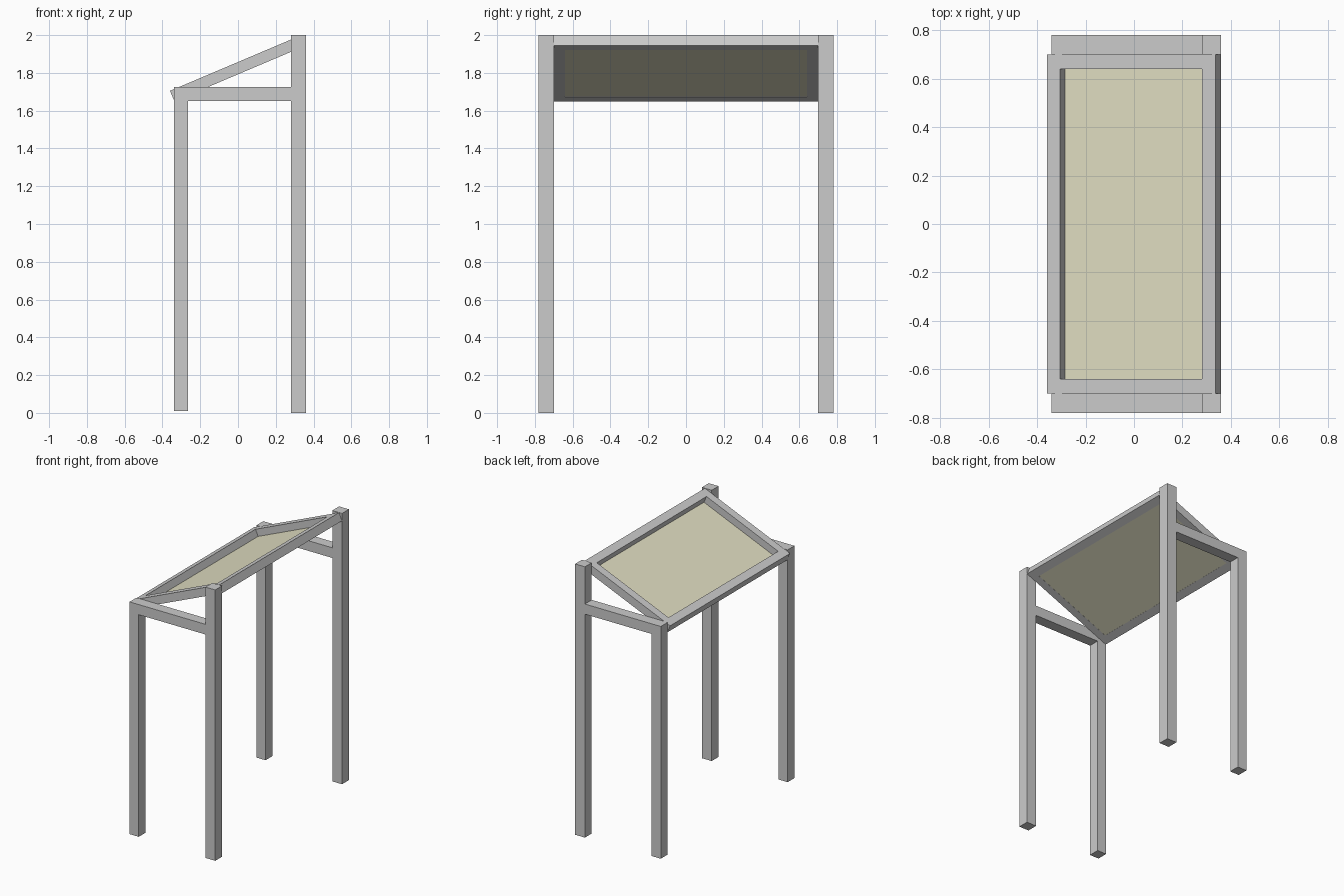
import bpy, bmesh
from math import atan2, hypot
from mathutils import Matrix, Vector

if "Cube" in bpy.data.objects:
    bpy.data.objects.remove(bpy.data.objects["Cube"])


def box(name, lo, hi, matrix=None):
    """Box between two corners, optionally placed by a matrix."""
    lo, hi = Vector(lo), Vector(hi)
    bm = bmesh.new()
    bmesh.ops.create_cube(bm, size=1)
    size = hi - lo
    for v in bm.verts:
        v.co = Vector([c * s for c, s in zip(v.co, size)]) + (lo + hi) / 2
    mesh = bpy.data.meshes.new(name)
    bm.to_mesh(mesh)
    bm.free()
    ob = bpy.data.objects.new(name, mesh)
    bpy.context.collection.objects.link(ob)
    if matrix:
        ob.matrix_world = matrix
    return ob


# Posts and side rails, mirrored across y
IN, OUT = 0.70, 0.78
for tag, s in (("near", -1), ("far", 1)):
    y0, y1 = sorted((s * IN, s * OUT))
    box(f"tall_post_{tag}", (0.28, y0, 0), (0.36, y1, 2.0))
    box(f"short_post_{tag}", (-0.34, y0, 0.01), (-0.265, y1, 1.725))
    box(f"side_rail_{tag}", (-0.265, y0, 1.65), (0.28, y1, 1.725))

# Sloped frame: local x runs up the slope, local z = 0 is its top face
low, high = Vector((-0.36, 0, 1.705)), Vector((0.336, 0, 2.0))
L = hypot(high.x - low.x, high.z - low.z)
angle = atan2(high.z - low.z, high.x - low.x)
slope = Matrix.Translation(low) @ Matrix.Rotation(-angle, 4, 'Y')
W, T = 0.06, 0.06
box("frame_lower_bar", (0, -IN, -T), (W, IN, 0), slope)
box("frame_upper_bar", (L - W, -IN, -T), (L, IN, 0), slope)
for tag, s in (("near", -1), ("far", 1)):
    y0, y1 = sorted((s * (IN - W), s * IN))
    box(f"frame_side_bar_{tag}", (W, y0, -T), (L - W, y1, 0), slope)

# Pale panel set into the bottom of the frame
panel = box("panel", (W, W - IN, -T + 0.001), (L - W, IN - W, -T + 0.008), slope)
mat = bpy.data.materials.new("pale_panel")
mat.diffuse_color = (0.75, 0.73, 0.54, 1)
mat.use_nodes = True
mat.node_tree.nodes["Principled BSDF"].inputs["Base Color"].default_value = mat.diffuse_color
panel.data.materials.append(mat)
